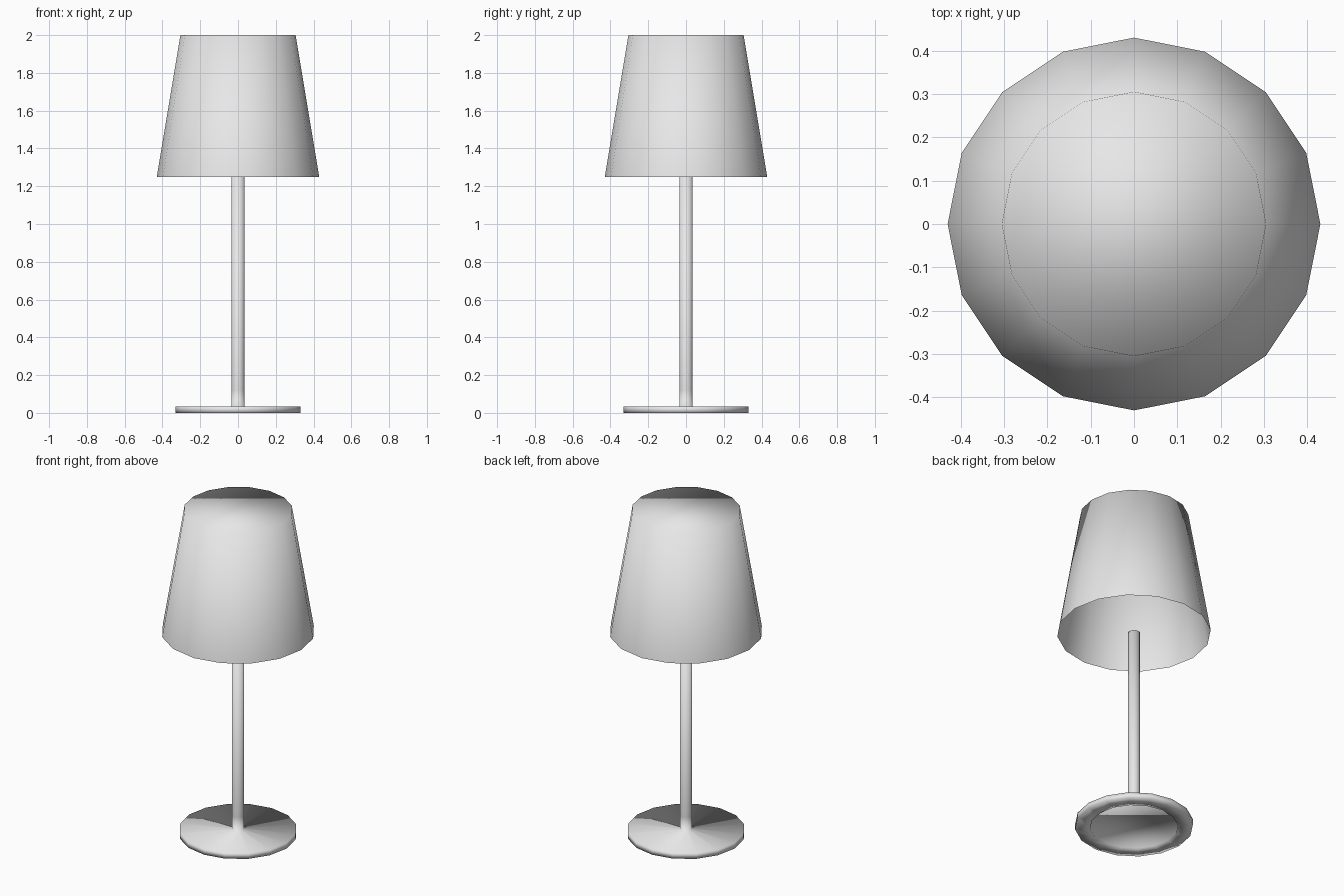
import bpy
import bmesh
from math import cos, sin, tau

cube = bpy.data.objects.get("Cube")
if cube:
    bpy.data.objects.remove(cube, do_unlink=True)

SIDES = 16


def make_material(name, value):
    mat = bpy.data.materials.new(name)
    mat.use_nodes = True
    colour = (value, value, value, 1)
    mat.diffuse_color = colour
    mat.node_tree.nodes["Principled BSDF"].inputs["Base Color"].default_value = colour
    return mat


def lathe(name, profile, mat, cap_start=False, cap_end=False):
    """Spin (radius, height) points around z, ordered from bottom to top."""
    bm = bmesh.new()
    rings = []
    for r, z in profile:
        rings.append([bm.verts.new((r * cos(tau * i / SIDES), r * sin(tau * i / SIDES), z))
                      for i in range(SIDES)])
    for low, high in zip(rings, rings[1:]):
        for i in range(SIDES):
            j = (i + 1) % SIDES
            bm.faces.new((low[i], low[j], high[j], high[i]))
    if cap_start:
        bm.faces.new(rings[0][::-1])
    if cap_end:
        bm.faces.new(rings[-1])
    for face in bm.faces:
        face.smooth = True
    mesh = bpy.data.meshes.new(name)
    bm.to_mesh(mesh)
    bm.free()
    mesh.materials.append(mat)
    obj = bpy.data.objects.new(name, mesh)
    bpy.context.collection.objects.link(obj)
    return obj


grey = make_material("light grey", 0.8)

# Round foot flowing into the pole, with a shallow recess underneath
lathe("base_and_pole",
      [(0.246, 0.005), (0.246, 0), (0.33, 0), (0.33, 0.035),
       (0.035, 0.035), (0.035, 0.12), (0.035, 1.25)],
      grey, cap_start=True, cap_end=True)

# Tapered shade, closed on top and open below
lathe("lamp_shade", [(0.43, 1.25), (0.305, 2)], grey, cap_end=True)
